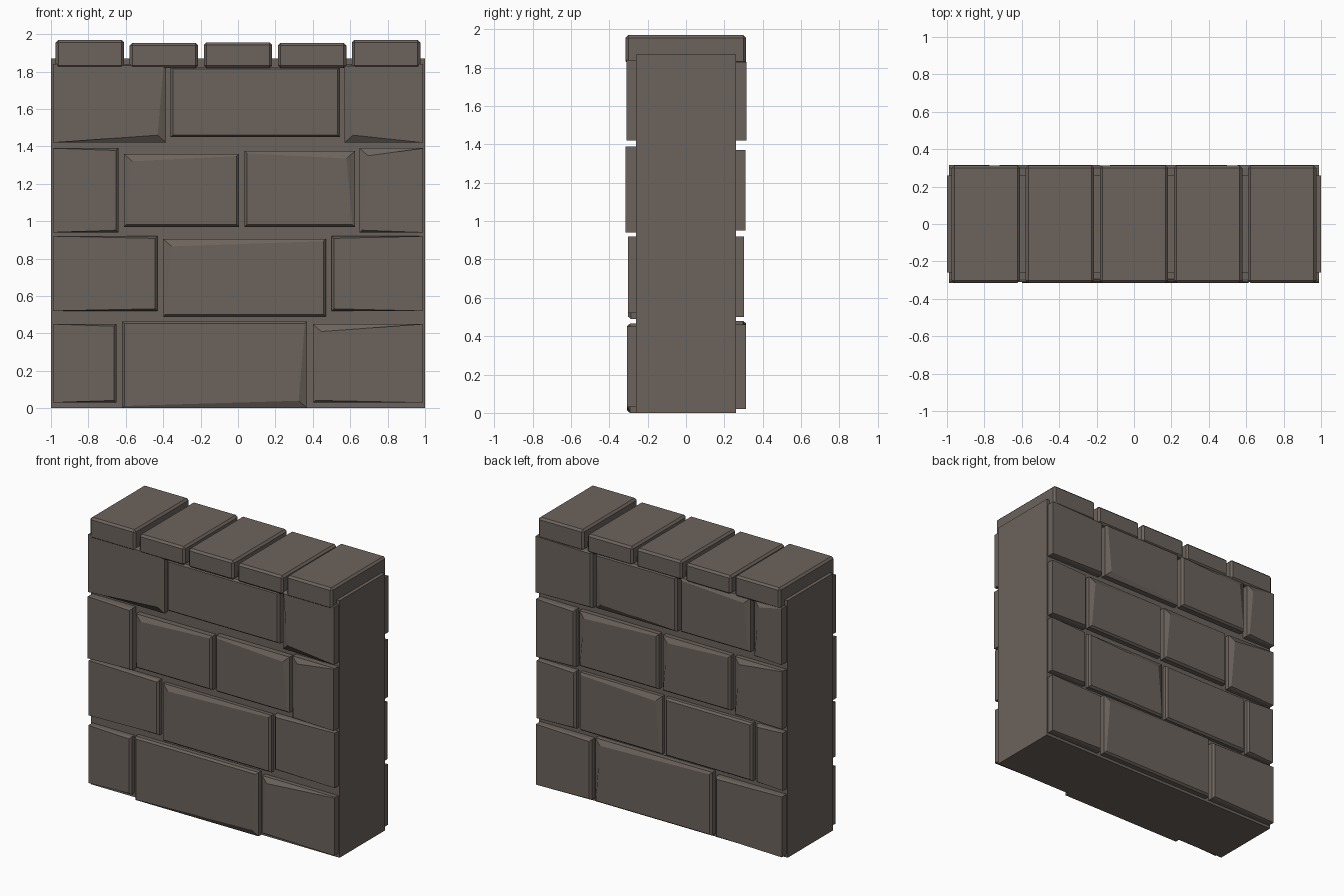
import bpy, bmesh

cube = bpy.data.objects.get("Cube")
if cube:
    bpy.data.objects.remove(cube, do_unlink=True)

COLOUR = (0.150, 0.125, 0.107, 1)
stone = bpy.data.materials.new("warm_grey_stone")
stone.use_nodes = True
stone.diffuse_color = COLOUR
bsdf = next(n for n in stone.node_tree.nodes if n.type == 'BSDF_PRINCIPLED')
bsdf.inputs["Base Color"].default_value = COLOUR
bsdf.inputs["Roughness"].default_value = 0.9

CORE_Y = 0.26
CORE_TOP = 1.87


def finish(name, bm):
    bmesh.ops.recalc_face_normals(bm, faces=bm.faces[:])
    mesh = bpy.data.meshes.new(name)
    bm.to_mesh(mesh)
    bm.free()
    mesh.materials.append(stone)
    obj = bpy.data.objects.new(name, mesh)
    bpy.context.collection.objects.link(obj)
    return obj


def block(name, x0, x1, y0, y1, z0, z1, bevel=0):
    bm = bmesh.new()
    bmesh.ops.create_cube(bm, size=1)
    for v in bm.verts:
        v.co = ((x0 + x1) / 2 + v.co.x * (x1 - x0),
                (y0 + y1) / 2 + v.co.y * (y1 - y0),
                (z0 + z1) / 2 + v.co.z * (z1 - z0))
    if bevel:
        bmesh.ops.bevel(bm, geom=bm.edges[:], offset=bevel, segments=1,
                        affect='EDGES', profile=0.5)
    return finish(name, bm)


def brick(name, x0, x1, z0, z1, side, face_y, chipped):
    """Brick with a chamfered face; the chipped corner has a wider chamfer."""
    corners = [("BL", x0, z0, 1, 1), ("BR", x1, z0, -1, 1),
               ("TR", x1, z1, -1, -1), ("TL", x0, z1, 1, -1)]
    bm = bmesh.new()
    loops = [[], [], []]
    for key, x, z, dx, dz in corners:
        inset_x, inset_z = (0.045, 0.04) if key == chipped else (0.013, 0.012)
        if abs(x) > 0.98:        # wall ends keep a sharp outer edge
            inset_x = inset_z = 0
        for loop, px, py, pz in (
                (loops[0], x, CORE_Y - 0.02, z),
                (loops[1], x, face_y - 0.015, z),
                (loops[2], x + dx * inset_x, face_y, z + dz * inset_z)):
            loop.append(bm.verts.new((px, side * py, pz)))
    for low, high in zip(loops, loops[1:]):
        for i in range(4):
            j = (i + 1) % 4
            bm.faces.new((low[i], low[j], high[j], high[i]))
    bm.faces.new(loops[0])
    bm.faces.new(loops[2])
    return finish(name, bm)


# Mortar core
block("wall_core", -1, 1, -CORE_Y, CORE_Y, 0, CORE_TOP)

# Courses: face depth, then bricks as (x0, x1, z0, z1, chipped corner)
front = [
    (0.307, [(-.99, -.65, .03, .45, ""), (-.62, .37, 0, .465, "BR"),
             (.40, .99, .03, .45, "TL")]),
    (0.302, [(-.99, -.43, .52, .92, ""), (-.40, .47, .49, .905, "TL"),
             (.50, .99, .52, .92, "")]),
    (0.315, [(-.99, -.64, .94, 1.39, ""), (-.61, .005, .97, 1.36, "TL"),
             (.035, .625, .97, 1.375, "TR"), (.65, .99, .94, 1.39, "TL")]),
    (0.31, [(-.99, -.385, 1.42, 1.84, "BR"), (-.36, .545, 1.45, 1.825, ""),
            (.57, .99, 1.42, 1.84, "BL")]),
]
back = [
    (0.312, [(-.99, -.45, .02, .46, ""), (-.42, .52, .02, .48, "TR"),
             (.55, .99, .02, .46, "")]),
    (0.302, [(-.99, -.77, .50, .92, ""), (-.74, -.04, .50, .92, ""),
             (-.01, .65, .50, .92, "TL"), (.68, .99, .50, .92, "")]),
    (0.31, [(-.99, -.60, .95, 1.37, "TR"), (-.57, -.02, .97, 1.37, "TR"),
            (.01, .65, .97, 1.37, "TR"), (.68, .99, .95, 1.37, "")]),
    (0.315, [(-.99, -.76, 1.42, 1.83, "TR"), (-.73, -.17, 1.44, 1.83, "TL"),
             (-.14, .51, 1.43, 1.83, "BR"), (.54, .99, 1.42, 1.83, "")]),
]
for label, side, courses in (("front", -1, front), ("back", 1, back)):
    for row, (face_y, bricks) in enumerate(courses, 1):
        for col, (x0, x1, z0, z1, chip) in enumerate(bricks, 1):
            brick(f"{label}_brick_row{row}_{col}", x0, x1, z0, z1,
                  side, face_y, chip)

# Coping stones along the top, the end ones taller
for i, top in enumerate((1.97, 1.953, 1.956, 1.953, 1.97)):
    centre = (i - 2) * 0.396
    block(f"coping_stone_{i + 1}", centre - 0.183, centre + 0.183,
          -0.315, 0.313, 1.818, top, bevel=0.014)
